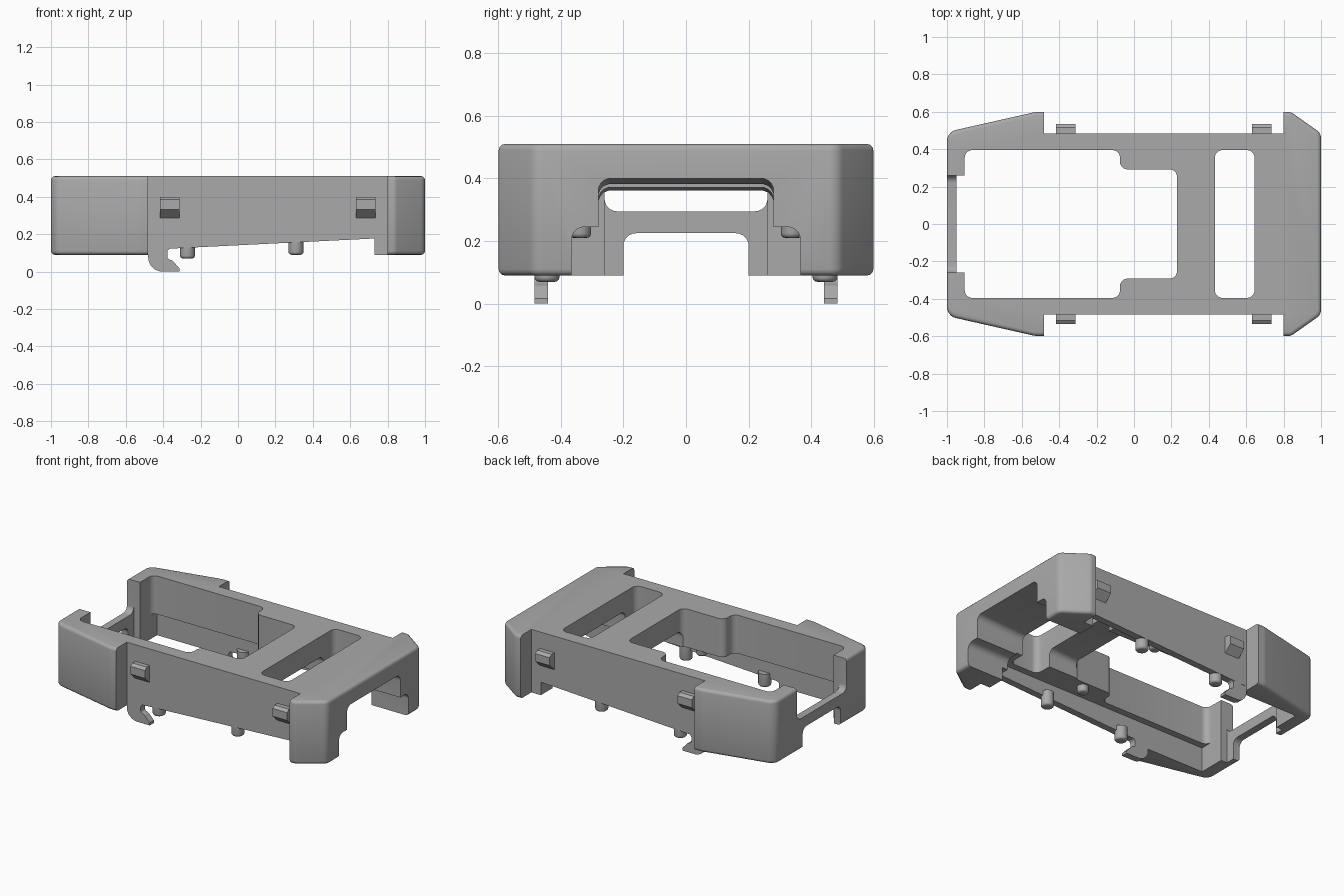
import bpy, bmesh, math
from mathutils import Vector

if "Cube" in bpy.data.objects:
    bpy.data.objects.remove(bpy.data.objects["Cube"], do_unlink=True)

GREY = (0.4, 0.4, 0.4, 1)
mat = bpy.data.materials.new("plain_grey")
mat.use_nodes = True
mat.diffuse_color = GREY
mat.node_tree.nodes["Principled BSDF"].inputs["Base Color"].default_value = GREY


def rounded(points, steps=5):
    """Outline from (a, b, radius) corners, each corner turned into an arc."""
    out = []
    for i, (a, b, r) in enumerate(points):
        p = Vector((a, b))
        if not r:
            out.append(p)
            continue
        u = (Vector(points[i - 1][:2]) - p).normalized()
        v = (Vector(points[(i + 1) % len(points)][:2]) - p).normalized()
        half = u.angle(v) / 2
        centre = p + (u + v).normalized() * r / math.sin(half)
        start = p + u * r / math.tan(half) - centre
        end = p + v * r / math.tan(half) - centre
        for k in range(steps + 1):
            d = start.lerp(end, k / steps)
            out.append(centre + d.normalized() * r)
    return out


def mirrored(half):
    """Close a half outline (first axis positive) by mirroring it."""
    return half + [(-a, b, r) for a, b, r in reversed(half)]


def prism(name, outline, axis, lo, hi):
    """Extrude a 2D outline along an axis: x -> (y, z), y -> (x, z), z -> (x, y)."""
    place = {"x": lambda p, t: (t, p[0], p[1]),
             "y": lambda p, t: (p[0], t, p[1]),
             "z": lambda p, t: (p[0], p[1], t)}[axis]
    bm = bmesh.new()
    a = [bm.verts.new(place(p, lo)) for p in outline]
    b = [bm.verts.new(place(p, hi)) for p in outline]
    bm.faces.new(a)
    bm.faces.new(b)
    for i in range(len(a)):
        j = (i + 1) % len(a)
        bm.faces.new((a[i], a[j], b[j], b[i]))
    bmesh.ops.recalc_face_normals(bm, faces=bm.faces)
    return finish(name, bm)


def finish(name, bm):
    me = bpy.data.meshes.new(name)
    bm.to_mesh(me)
    bm.free()
    me.materials.append(mat)
    ob = bpy.data.objects.new(name, me)
    bpy.context.collection.objects.link(ob)
    return ob


def rect(a0, a1, b0, b1, r=0):
    return rounded([(a0, b0, r), (a1, b0, r), (a1, b1, r), (a0, b1, r)])


def smooth(ob):
    bpy.ops.object.select_all(action="DESELECT")
    ob.select_set(True)
    bpy.context.view_layer.objects.active = ob
    bpy.ops.object.shade_smooth_by_angle(angle=math.radians(32))


# Outer body: waisted outline with flared end caps
BASE, TOP, WAIST = 0.09, 0.51, 0.485
side = [(1, 0.485, 0.05), (0.84, 0.598, 0.04), (0.8, 0.598, 0), (0.8, WAIST, 0),
        (-0.48, WAIST, 0), (-0.48, 0.598, 0), (-0.53, 0.598, 0.08), (-1, 0.492, 0.06)]
outline = rounded(side + [(x, -y, r) for x, y, r in reversed(side)])
frame = prism("frame", outline, "z", BASE, TOP)

# Soften the horizontal rims of the end caps only
bm = bmesh.new()
bm.from_mesh(frame.data)
rims = []
for e in bm.edges:
    p, q = e.verts[0].co, e.verts[1].co
    mid = (p + q) / 2
    flat = abs(p.z - q.z) < 0.001
    cap = mid.x < -0.481 or mid.x > 0.801
    if flat and cap:
        rims.append(e)
bmesh.ops.bevel(bm, geom=rims, offset=0.02, segments=3, profile=0.5, affect="EDGES")
bm.to_mesh(frame.data)
bm.free()

# Cutters
cutters = []


def cut(name, outline, axis, lo, hi):
    cutters.append(prism(name + "_cutter", outline, axis, lo, hi))
    return cutters[-1]


R = 0.04
window = [(0.23, 0.292, R), (-0.075, 0.292, R), (-0.075, 0.395, R), (-0.905, 0.395, R)]
cut("window", rounded(window + [(x, -y, r) for x, y, r in reversed(window)]), "z", -0.1, 0.7)
cut("slot", rect(0.432, 0.645, -0.395, 0.395, R), "z", -0.1, 0.7)
cut("lower_cavity", rect(-0.905, 0.69, -0.44, 0.44), "z", -0.1, 0.255)

# Stepped tunnel in the right end, its ceiling falling towards the middle
tunnel = cut("tunnel", rounded(mirrored([(0.365, -0.1, 0), (0.365, 0.245, R),
             (0.28, 0.245, 0), (0.28, 0.4, R)])), "x", 0.15, 1.1)
for v in tunnel.data.vertices:
    if v.co.z > 0.3:
        v.co.z += (v.co.x - 1) * 0.05

# Sloping underside of the side walls
cut("underside", rounded([(-0.479, -0.1, 0), (-0.479, 0.117, 0), (0.73, 0.177, 0),
                          (0.73, -0.1, 0)]), "y", -0.7, 0.7)

# Open left end: upper notch, lower arch and thinned bar
cut("notch", rounded(mirrored([(0.26, 0.295, R), (0.26, 0.7, 0)])), "x", -1.1, -0.85)
cut("arch", rounded(mirrored([(0.2, -0.1, 0), (0.2, 0.225, R)])), "x", -1.1, -0.85)
cut("bar_relief", rect(-0.95, -0.85, -0.26, 0.26), "z", -0.1, 0.7)

for c in cutters:
    m = frame.modifiers.new(c.name, "BOOLEAN")
    m.operation, m.solver, m.object = "DIFFERENCE", "EXACT", c
bpy.context.view_layer.update()
result = bpy.data.meshes.new_from_object(
    frame.evaluated_get(bpy.context.evaluated_depsgraph_get()))
frame.modifiers.clear()
frame.data = result
for c in cutters:
    bpy.data.objects.remove(c, do_unlink=True)
smooth(frame)


def peg(name, x, y, r, z0, z1):
    bm = bmesh.new()
    bmesh.ops.create_cone(bm, cap_ends=True, segments=24, radius1=r, radius2=r, depth=z1 - z0)
    bmesh.ops.translate(bm, verts=bm.verts, vec=(x, y, (z0 + z1) / 2))
    rim = [e for e in bm.edges if all(v.co.z < z0 + 0.001 for v in e.verts)]
    bmesh.ops.bevel(bm, geom=rim, offset=0.015, segments=3, profile=0.5, affect="EDGES")
    smooth(finish(name, bm))


# Hooks, clips and pegs on both sides
hook = rounded([(-0.48, 0.16, 0), (-0.48, 0, 0.075), (-0.312, 0, 0), (-0.312, 0.017, 0),
                (-0.35, 0.058, 0.01), (-0.378, 0.07, 0.015), (-0.378, 0.122, 0.02),
                (-0.33, 0.124, 0), (-0.33, 0.16, 0)])
for s, label in ((1, "back"), (-1, "front")):
    smooth(prism(label + "_hook", hook, "y", s * 0.44, s * 0.484))
    clip = [(s * y, z) for y, z in ((0.47, 0.4), (0.515, 0.4), (0.535, 0.385),
                                    (0.535, 0.333), (0.485, 0.287), (0.47, 0.287))]
    for x, end in ((-0.365, "left"), (0.683, "right")):
        prism(f"{label}_{end}_clip", clip, "x", x - 0.053, x + 0.053)
    peg(label + "_outer_peg_long", -0.27, s * 0.444, 0.04, 0.07, 0.16)
    peg(label + "_outer_peg_short", 0.31, s * 0.444, 0.04, 0.09, 0.19)
    peg(label + "_inner_peg", 0.12, s * 0.338, 0.035, 0.21, 0.3)
